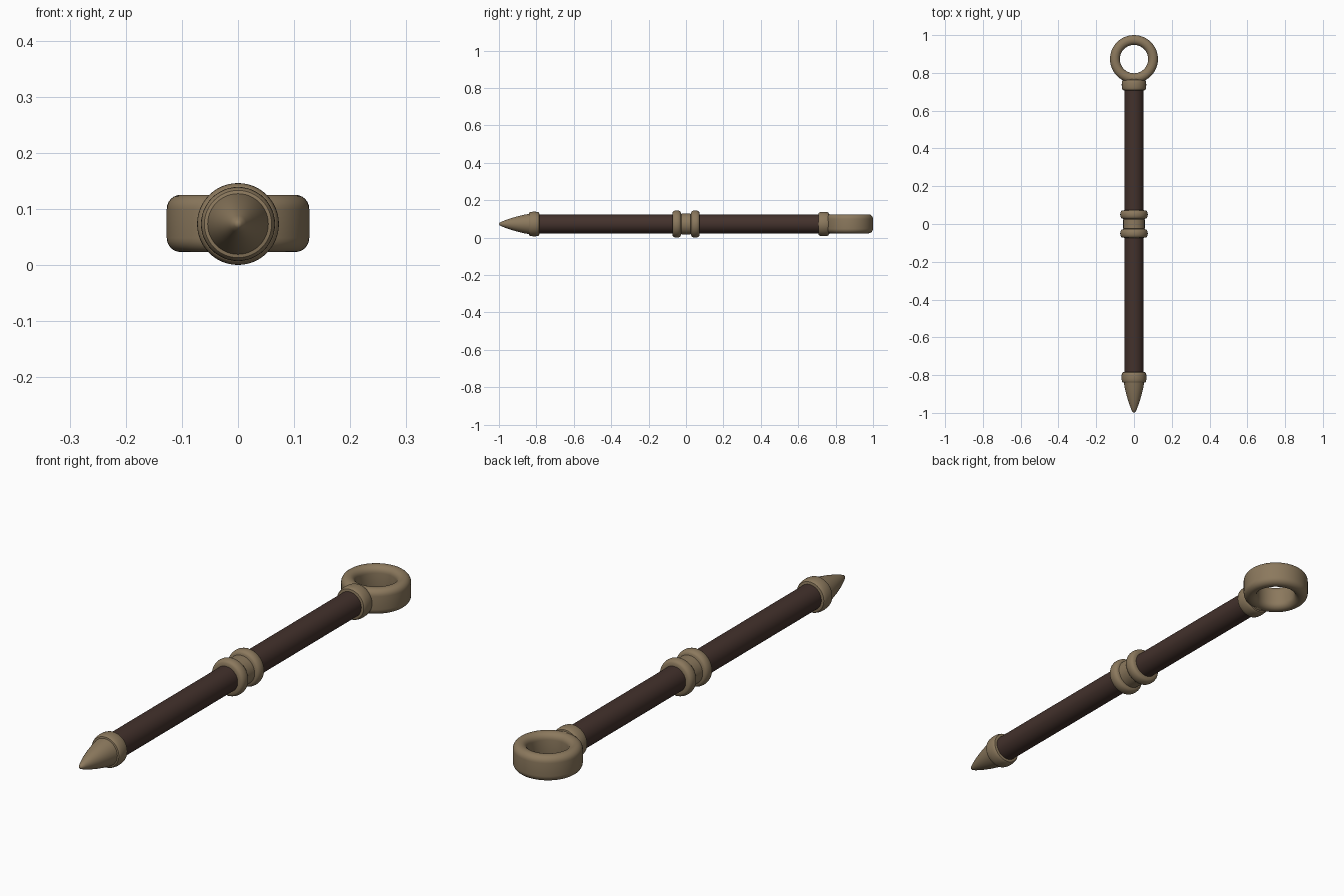
import bpy, bmesh, math
from mathutils import Vector

cube = bpy.data.objects.get("Cube")
if cube:
    bpy.data.objects.remove(cube, do_unlink=True)

AXIS_Z = 0.073
SEGMENTS = 48


def material(name, color):
    mat = bpy.data.materials.new(name)
    mat.use_nodes = True
    mat.diffuse_color = color
    bsdf = mat.node_tree.nodes["Principled BSDF"]
    bsdf.inputs["Base Color"].default_value = color
    bsdf.inputs["Roughness"].default_value = 0.6
    return mat


brass = material("aged brass", (0.26, 0.19, 0.11, 1))
wood = material("dark wood", (0.056, 0.031, 0.025, 1))


def lathe(name, profile, mat, axis, center, closed=False):
    """Spin (radius, distance) points around an axis through center."""
    bm = bmesh.new()
    axis = Vector(axis)
    side = Vector((1, 0, 0))
    verts = [bm.verts.new(center + side * r + axis * d) for r, d in profile]
    pairs = list(zip(verts, verts[1:]))
    if closed:
        pairs.append((verts[-1], verts[0]))
    edges = [bm.edges.new(p) for p in pairs]
    bmesh.ops.spin(bm, geom=verts + edges, cent=center, axis=axis,
                   angle=math.tau, steps=SEGMENTS, use_merge=True)
    bmesh.ops.remove_doubles(bm, verts=bm.verts, dist=0.00005)
    bmesh.ops.recalc_face_normals(bm, faces=bm.faces)
    mesh = bpy.data.meshes.new(name)
    bm.to_mesh(mesh)
    bm.free()
    mesh.materials.append(mat)
    obj = bpy.data.objects.new(name, mesh)
    bpy.context.collection.objects.link(obj)
    bpy.ops.object.select_all(action='DESELECT')
    obj.select_set(True)
    bpy.context.view_layer.objects.active = obj
    bpy.ops.object.shade_smooth_by_angle(angle=math.radians(40))
    return obj


def bead(y, half, inner, outer, steps=10):
    """Rounded collar profile centred at y."""
    pts = []
    for i in range(steps + 1):
        a = math.pi * i / steps
        pts.append((inner + (outer - inner) * math.sin(a) ** 0.6, y - half * math.cos(a)))
    return pts


def along_shaft(name, profile, mat):
    return lathe(name, profile, mat, (0, 1, 0), Vector((0, 0, AXIS_Z)))


# Wooden handle
along_shaft("shaft", [(0, -0.82), (0.05, -0.82), (0.05, 0.75), (0, 0.75)], wood)

# Pointed tip with its collar
tip = [(0, -1), (0.007, -0.996), (0.015, -0.98), (0.028, -0.945),
       (0.040, -0.905), (0.049, -0.868), (0.054, -0.84)]
along_shaft("pointed_tip", tip + bead(-0.812, 0.028, 0.054, 0.066) + [(0, -0.784)], brass)

# Grip band: a sleeve between two raised beads
band = bead(-0.05, 0.023, 0.052, 0.073) + [(0.057, -0.024), (0.057, 0.024)]
band += bead(0.05, 0.023, 0.052, 0.073)
along_shaft("middle_band", [(0, -0.073)] + band + [(0, 0.073)], brass)

# Rear collar with a neck reaching into the ring
neck = [(0.052, 0.768), (0.046, 0.782), (0.04, 0.79), (0, 0.79)]
along_shaft("rear_collar", [(0, 0.707)] + bead(0.736, 0.028, 0.054, 0.065) + neck, brass)

# Flat-sided ring with rounded edges
section = []
half_w, half_h, round_r = 0.026, 0.051, 0.025
for corner, (sx, sz) in enumerate([(1, 1), (-1, 1), (-1, -1), (1, -1)]):
    for i in range(7):
        a = math.pi / 2 * (corner + i / 6)
        section.append((0.101 + sx * (half_w - round_r) + round_r * math.cos(a),
                        sz * (half_h - round_r) + round_r * math.sin(a)))
lathe("end_ring", section, brass, (0, 0, 1), Vector((0, 0.873, AXIS_Z + 0.001)), closed=True)
